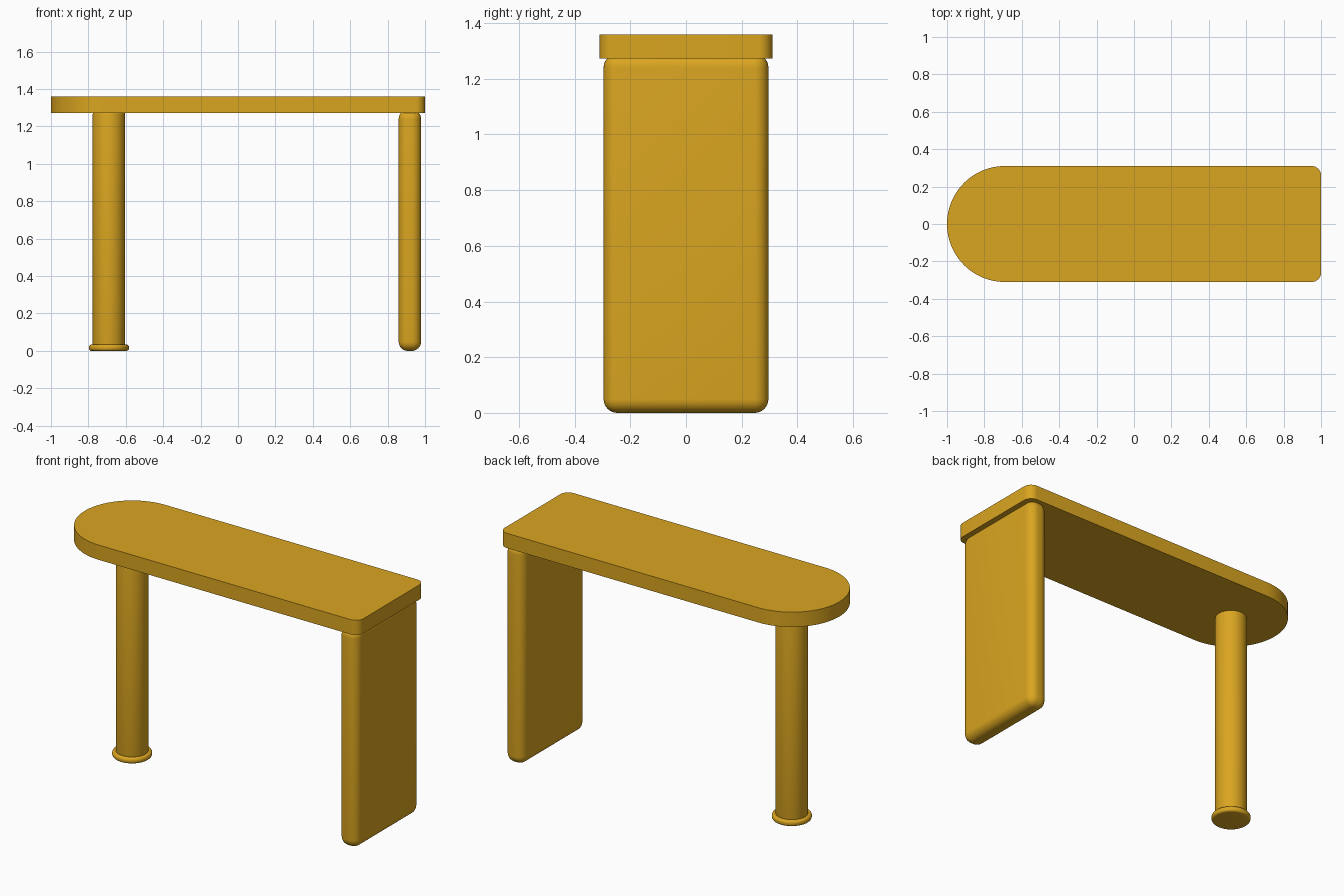
import bpy
import bmesh
from math import sin, cos, pi, radians

cube = bpy.data.objects.get("Cube")
if cube:
    bpy.data.objects.remove(cube, do_unlink=True)

GOLD = (0.701, 0.376, 0.0144, 1)
gold = bpy.data.materials.new("golden yellow")
gold.use_nodes = True
gold.diffuse_color = GOLD
gold.node_tree.nodes["Principled BSDF"].inputs["Base Color"].default_value = GOLD


def finish(obj, name, bevel=0, segments=6):
    """Name, colour, round and smooth one part."""
    obj.name = obj.data.name = name
    obj.data.materials.append(gold)
    bpy.ops.object.select_all(action="DESELECT")
    obj.select_set(True)
    bpy.context.view_layer.objects.active = obj
    if bevel:
        mod = obj.modifiers.new("rounding", "BEVEL")
        mod.width = bevel
        mod.segments = segments
        mod.limit_method = "ANGLE"
        mod.angle_limit = radians(40)
        bpy.ops.object.modifier_apply(modifier=mod.name)
    bpy.ops.object.shade_smooth_by_angle(angle=radians(35))


def cylinder(name, x, radius, z0, z1, bevel, segments):
    bpy.ops.mesh.primitive_cylinder_add(
        vertices=64, radius=radius, depth=z1 - z0, location=(x, 0, (z0 + z1) / 2))
    finish(bpy.context.object, name, bevel, segments)


def arc(cx, cy, r, start, end, steps):
    angles = [radians(start + (end - start) * i / steps) for i in range(steps + 1)]
    return [(cx + r * cos(a), cy + r * sin(a)) for a in angles]


# Tabletop: one half-round end, one square end with small corner radii
half, corner, round_x = 0.31, 0.05, -0.69
inner_x, inner_y = 1 - corner, half - corner
outline = (arc(round_x, 0, half, 90, 270, 48)
           + arc(inner_x, -inner_y, corner, -90, 0, 8)
           + arc(inner_x, inner_y, corner, 0, 90, 8))
bottom, top = 1.273, 1.36
bm = bmesh.new()
face = bm.faces.new([bm.verts.new((x, y, bottom)) for x, y in outline])
ext = bmesh.ops.extrude_face_region(bm, geom=[face])
bmesh.ops.translate(bm, vec=(0, 0, top - bottom),
                    verts=[v for v in ext["geom"] if isinstance(v, bmesh.types.BMVert)])
bmesh.ops.recalc_face_normals(bm, faces=bm.faces)
mesh = bpy.data.meshes.new("tabletop")
bm.to_mesh(mesh)
bm.free()
tabletop = bpy.data.objects.new("tabletop", mesh)
bpy.context.collection.objects.link(tabletop)
finish(tabletop, "tabletop")

# Panel leg: rounded slab, its top edge tucked slightly into the tabletop
panel_top = 1.29
bpy.ops.mesh.primitive_cube_add(size=1, location=(0.919, 0, panel_top / 2))
panel = bpy.context.object
panel.scale = (0.12, 0.592, panel_top)
bpy.ops.object.transform_apply(location=False, rotation=False, scale=True)
finish(panel, "panel_leg", 0.05, 8)

# Column leg and its rounded foot disc
cylinder("column_leg", round_x, 0.087, 0.01, 1.285, 0.02, 4)
cylinder("column_foot", round_x, 0.107, 0, 0.034, 0.014, 5)
